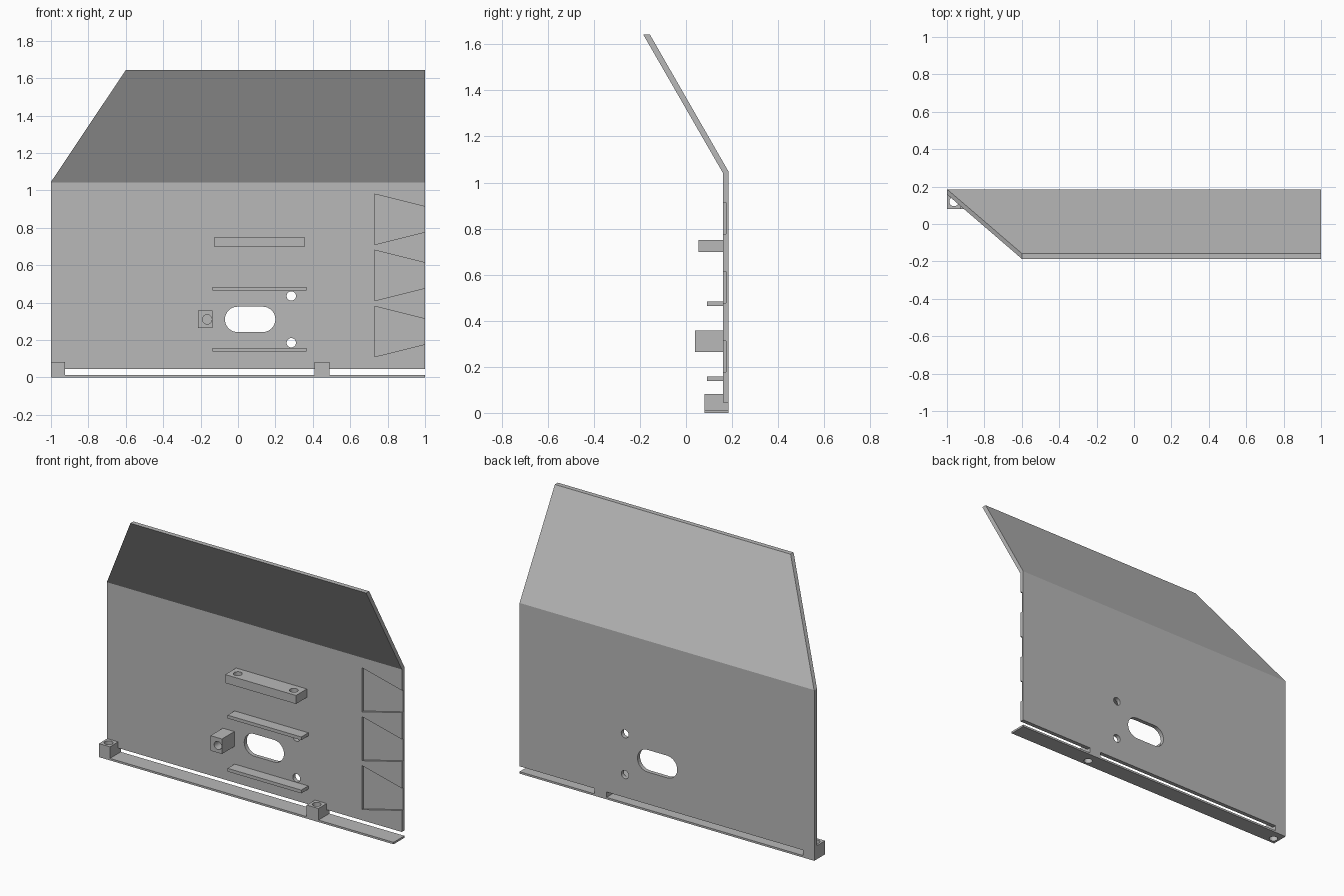
import bpy, bmesh
from math import sin, cos, pi
from mathutils import Vector

if "Cube" in bpy.data.objects:
    bpy.data.objects.remove(bpy.data.objects["Cube"], do_unlink=True)

grey = bpy.data.materials.new("metal grey")
grey.use_nodes = True
colour = (0.48, 0.48, 0.48, 1)
grey.diffuse_color = colour
grey.node_tree.nodes["Principled BSDF"].inputs["Base Color"].default_value = colour


def add_prism(bm, points, axis, low, high):
    """Extrude a flat outline along one axis."""
    place = {"x": lambda a, b, t: (t, a, b),
             "y": lambda a, b, t: (a, t, b),
             "z": lambda a, b, t: (a, b, t)}[axis]
    face = bm.faces.new([bm.verts.new(place(a, b, low)) for a, b in points])
    grown = bmesh.ops.extrude_face_region(bm, geom=[face])["geom"]
    shift = Vector(place(0, 0, high - low))
    bmesh.ops.translate(bm, vec=shift, verts=[v for v in grown if isinstance(v, bmesh.types.BMVert)])


def rect(a0, a1, b0, b1):
    return [(a0, b0), (a1, b0), (a1, b1), (a0, b1)]


def capsule(a, b, radius, half=0, steps=16):
    """Circle, or a slot when half is the distance to each end centre."""
    points = []
    for side in (1, -1):
        for i in range(steps + (half > 0)):
            t = pi * (i / steps - 0.5)
            points.append((a + side * (half + radius * cos(t)), b + side * radius * sin(t)))
    return points


def build(name, prisms, cuts=()):
    def make(label, items):
        bm = bmesh.new()
        for item in items:
            add_prism(bm, *item)
        bmesh.ops.recalc_face_normals(bm, faces=bm.faces)
        mesh = bpy.data.meshes.new(label)
        bm.to_mesh(mesh)
        bm.free()
        ob = bpy.data.objects.new(label, mesh)
        bpy.context.collection.objects.link(ob)
        return ob

    part = make(name, prisms)
    if cuts:
        cutter = make(name + "_cutter", cuts)
        cutter.hide_render = True
        mod = part.modifiers.new("cut", "BOOLEAN")
        mod.operation, mod.solver, mod.object = "DIFFERENCE", "EXACT", cutter
        graph = bpy.context.evaluated_depsgraph_get()
        mesh = bpy.data.meshes.new_from_object(part.evaluated_get(graph))
        part.modifiers.clear()
        part.data = mesh
        bpy.data.objects.remove(cutter, do_unlink=True)
    part.data.materials.clear()
    part.data.materials.append(grey)
    return part


FRONT, BACK, LIP, BASE = 0.16, 0.185, 0.08, 0.012
TOP, BEND = 1.643, 1.045
tabs = {"right": (-1, -0.925), "middle": (0.41, 0.49)}

# Bent sheet with its sloping corner, bottom gaps, openings and side pockets
profile = [(FRONT, BASE), (BACK, BASE), (BACK, BEND + 0.002), (-0.157, TOP),
           (-0.186, TOP), (FRONT, BEND - 0.003)]
corner = [(-1.2, BEND - 0.3), (-1, BEND), (-0.6, TOP), (-0.4, TOP + 0.3), (-1.2, TOP + 0.3)]
cuts = [(corner, "y", -0.5, 0.5),
        (rect(tabs["right"][1], tabs["middle"][0], -0.1, 0.045), "y", 0, 0.3),
        (rect(tabs["middle"][1], 1.1, -0.1, 0.045), "y", 0, 0.3),
        (capsule(0.065, 0.31, 0.068, 0.067), "y", 0, 0.3)]
cuts += [(capsule(0.285, z, 0.025), "y", 0, 0.3) for z in (0.185, 0.435)]
for z in (0.245, 0.545, 0.845):
    pocket = [(0.73, z - 0.135), (1.1, z - 0.043), (1.1, z + 0.043), (0.73, z + 0.135)]
    cuts.append((pocket, "y", 0, FRONT + 0.013))
build("bent_sheet", [(profile, "x", -1, 1)], cuts)

# Base strip and the drilled mounting blocks standing on it
holes = [(capsule((a + b) / 2, 0.12, 0.025), "z", -0.1, 0.2) for a, b in tabs.values()]
build("base_strip", [(rect(-1, 1, LIP, BACK), "z", 0, BASE)], holes)
for (side, (a, b)), hole in zip(tabs.items(), holes):
    build(side + "_mounting_block", [(rect(a, b, LIP, FRONT), "z", BASE, 0.083)], [hole])

# Upper bar with two upright holes
build("upper_bar", [(rect(-0.125, 0.355, 0.055, FRONT), "z", 0.698, 0.75)],
      [(capsule(x, 0.105, 0.025), "z", 0.6, 0.9) for x in (-0.075, 0.305)])

# Thin ledges above and below the slot
for label, z in (("lower", 0.138), ("upper", 0.464)):
    build(label + "_ledge", [(rect(-0.135, 0.365, 0.092, FRONT), "z", z, z + 0.02)])

# Small block bored from the front
build("bored_block", [(rect(-0.215, -0.137, 0.265, 0.357), "y", 0.04, FRONT)],
      [(capsule(-0.165, 0.31, 0.025), "y", 0, 0.3)])
